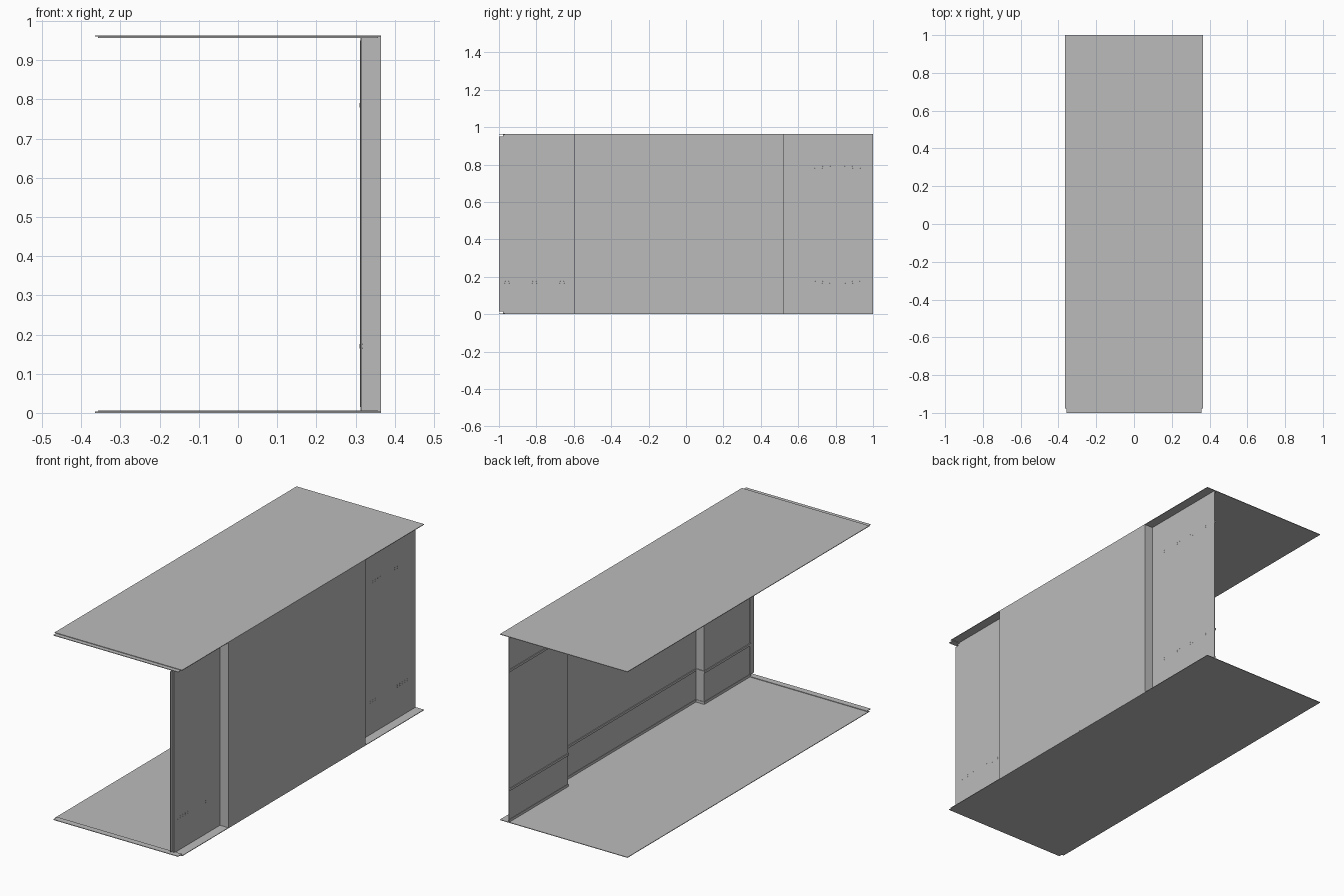
import bpy
import bmesh
from math import pi
from mathutils import Matrix

cube = bpy.data.objects.get("Cube")
if cube:
    bpy.data.objects.remove(cube, do_unlink=True)

grey = bpy.data.materials.new("plain grey")
grey.use_nodes = True
colour = (0.5, 0.5, 0.5, 1)
grey.diffuse_color = colour
grey.node_tree.nodes["Principled BSDF"].inputs["Base Color"].default_value = colour

WALL_X, BAY_X = 0.317, 0.365       # outer faces of the wall and of its bay
FRONT, BAY_FRONT, BAY_BACK, BACK = -0.978, -0.6, 0.52, 1.0
HEIGHT, SKIN = 0.963, 0.003


def finish(name, bm):
    bmesh.ops.recalc_face_normals(bm, faces=bm.faces)
    mesh = bpy.data.meshes.new(name)
    bm.to_mesh(mesh)
    bm.free()
    mesh.materials.append(grey)
    obj = bpy.data.objects.new(name, mesh)
    bpy.context.collection.objects.link(obj)
    return obj


def extrude_profile(name, points, z0, z1):
    bm = bmesh.new()
    face = bm.faces.new([bm.verts.new((x, y, z0)) for x, y in points])
    top = bmesh.ops.extrude_face_region(bm, geom=[face])["geom"]
    verts = [v for v in top if isinstance(v, bmesh.types.BMVert)]
    bmesh.ops.translate(bm, verts=verts, vec=(0, 0, z1 - z0))
    return finish(name, bm)


def sheet(name, x0, x1, y0, y1, z0, z1):
    return extrude_profile(name, [(x0, y0), (x1, y0), (x1, y1), (x0, y1)], z0, z1)


def wall_path(d):
    # Stepped wall outline, moved inward by d
    return [(WALL_X - d, FRONT), (WALL_X - d, BAY_FRONT + d),
            (BAY_X - d, BAY_FRONT + d), (BAY_X - d, BAY_BACK - d),
            (WALL_X - d, BAY_BACK - d), (WALL_X - d, BACK)]


def wall_strip(name, d0, d1, z0, z1):
    return extrude_profile(name, wall_path(d0) + wall_path(d1)[::-1], z0, z1)


# Floor and roof sheets, each with a joggled lip at the front
for name, z, lip_z in (("floor", 0, SKIN), ("roof", HEIGHT - SKIN, HEIGHT - 2 * SKIN)):
    sheet(name, -BAY_X, BAY_X, FRONT, BACK, z, z + SKIN)
    sheet(name + "_front_lip", -0.357, 0.357, -1, FRONT + 0.01, lip_z, lip_z + SKIN)

# Side wall with its outward bay, and its front lip
wall_strip("side_wall", 0, SKIN, SKIN, HEIGHT - SKIN)
sheet("wall_front_lip", WALL_X - 2 * SKIN, WALL_X - SKIN, -1, FRONT + 0.01, 0.015, 0.95)

# Inner stringers and corner angles that follow the wall
for name, z in (("lower_stringer", 0.17), ("upper_stringer", 0.785)):
    wall_strip(name, SKIN, 0.007, z - 0.006, z + 0.006)
wall_strip("floor_angle", SKIN, 0.005, SKIN, 0.016)
wall_strip("roof_angle", SKIN, 0.005, HEIGHT - 0.016, HEIGHT - SKIN)


# Flat rivet heads on the outside
def rivet_row(bm, x, y0, y1, z):
    count = int((y1 - y0) / 0.02)
    for i in range(count):
        y = y0 + (i + 0.5) * (y1 - y0) / count
        place = Matrix.Translation((x, y, z)) @ Matrix.Rotation(pi / 2, 4, "Y")
        bmesh.ops.create_cone(bm, cap_ends=True, segments=6, radius1=0.002,
                              radius2=0.0015, depth=0.001, matrix=place)


bm = bmesh.new()
for offset in (-0.005, 0.005):
    rivet_row(bm, WALL_X, FRONT, BAY_FRONT, 0.17 + offset)
    rivet_row(bm, BAY_X - 0.0005, BAY_FRONT, BAY_BACK, 0.17 + offset)
    rivet_row(bm, WALL_X, BAY_BACK, BACK, 0.17 + offset)
    rivet_row(bm, WALL_X, BAY_BACK, BACK, 0.785 + offset)
for z in (0.01, HEIGHT - 0.01):
    rivet_row(bm, BAY_X - 0.0005, BAY_FRONT, BAY_BACK, z)
finish("rivets", bm)
